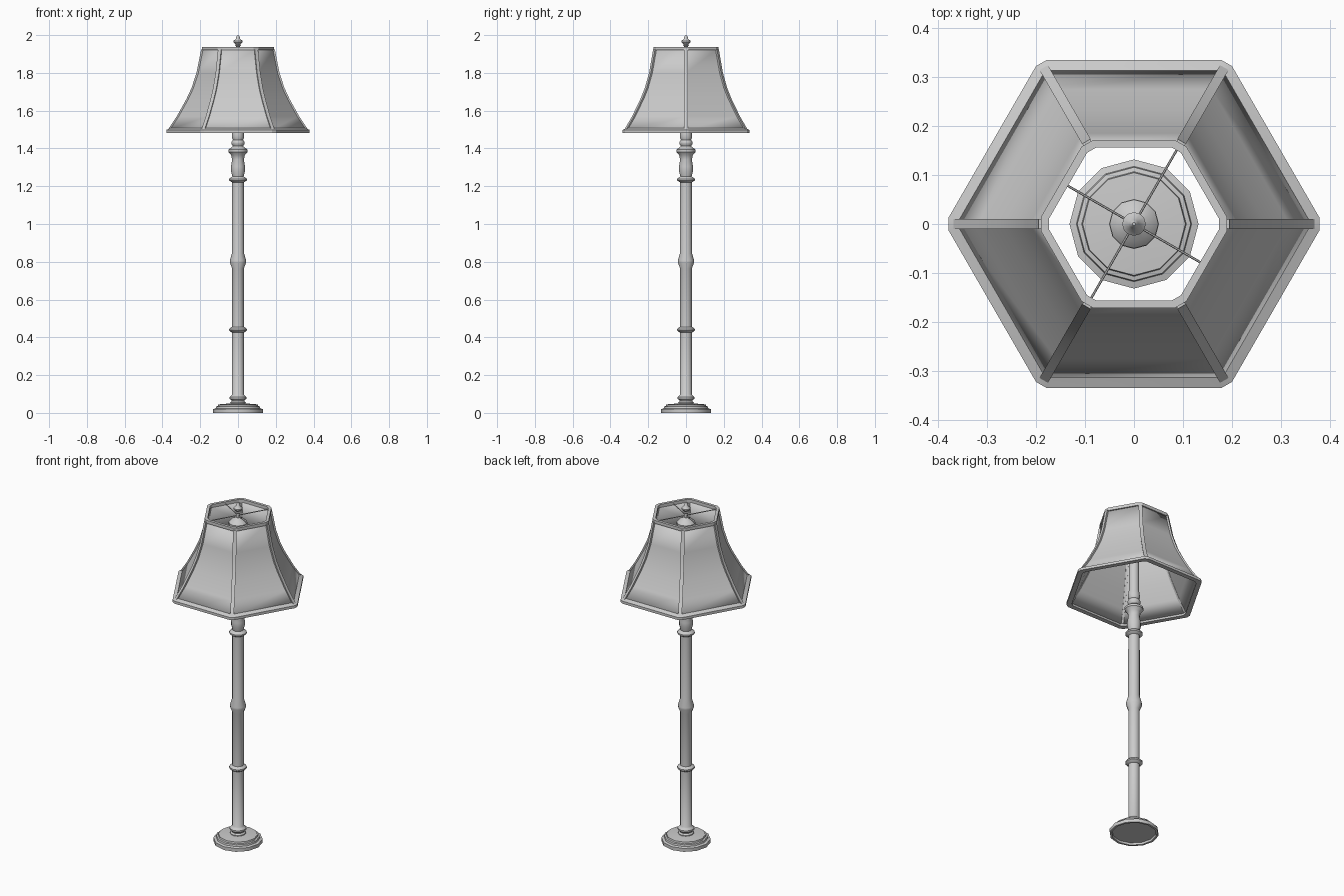
import bpy, bmesh, math
from math import cos, sin, tan, pi, radians
from mathutils import Vector

if "Cube" in bpy.data.objects:
    bpy.data.objects.remove(bpy.data.objects["Cube"])


def finish(name, bm, angle=40):
    bmesh.ops.remove_doubles(bm, verts=bm.verts, dist=1e-5)
    bmesh.ops.recalc_face_normals(bm, faces=bm.faces)
    me = bpy.data.meshes.new(name)
    bm.to_mesh(me)
    bm.free()
    ob = bpy.data.objects.new(name, me)
    bpy.context.collection.objects.link(ob)
    bpy.ops.object.select_all(action='DESELECT')
    ob.select_set(True)
    bpy.context.view_layer.objects.active = ob
    bpy.ops.object.shade_smooth_by_angle(angle=radians(angle))
    return ob


def skin(bm, loops, close_rows=False, close_cols=True, caps=False):
    """Bridge equal-length loops of points with quads."""
    rows = [[bm.verts.new(p) for p in loop] for loop in loops]
    n, m = len(rows), len(rows[0])
    for i in range(n if close_rows else n - 1):
        for j in range(m if close_cols else m - 1):
            a, b = rows[i], rows[(i + 1) % n]
            k = (j + 1) % m
            bm.faces.new((a[j], a[k], b[k], b[j]))
    if caps:
        bm.faces.new(rows[0])
        bm.faces.new(rows[-1])


def lathe(name, profile, n=12):
    bm = bmesh.new()
    skin(bm, [[(r * cos(2 * pi * k / n), r * sin(2 * pi * k / n), z) for k in range(n)]
              for r, z in profile], caps=True)
    return finish(name, bm)


def tube(name, pts, r, n=8):
    """Round tube along a path lying in a vertical plane through the z axis."""
    pts = [Vector(p) for p in pts]
    flat = Vector((pts[0].x - pts[-1].x, pts[0].y - pts[-1].y, 0)).normalized()
    side = Vector((-flat.y, flat.x, 0))
    loops = []
    for i, p in enumerate(pts):
        t = (pts[min(i + 1, len(pts) - 1)] - pts[max(i - 1, 0)]).normalized()
        up = t.cross(side)
        loops.append([p + r * (cos(2 * pi * k / n) * side + sin(2 * pi * k / n) * up)
                      for k in range(n)])
    bm = bmesh.new()
    skin(bm, loops, caps=True)
    return finish(name, bm)


def cut_hex(apothem, cut, z):
    """Hexagon with its corners trimmed off by the given depth."""
    d = apothem / cos(pi / 6) - cut
    h = cut * tan(pi / 3)
    return [(d * cos(a) - s * h * sin(a), d * sin(a) + s * h * cos(a), z)
            for a in [k * pi / 3 for k in range(6)] for s in (-1, 1)]


def hex_band(name, section):
    bm = bmesh.new()
    skin(bm, [cut_hex(a, c, z) for a, c, z in section], close_rows=True)
    return finish(name, bm, 20)


# stepped foot, hollow underneath
lathe("base", [(0.03, 0.012), (0.118, 0.012), (0.12, 0), (0.132, 0), (0.132, 0.02),
               (0.118, 0.024), (0.116, 0.034), (0.107, 0.036), (0.105, 0.045),
               (0.045, 0.05), (0.03, 0.05)])

# turned column with rings, joint and vase
lathe("column", [
    (0.03, 0.04), (0.042, 0.045), (0.042, 0.055), (0.034, 0.062), (0.036, 0.068),
    (0.045, 0.074), (0.045, 0.083), (0.036, 0.092), (0.031, 0.098),
    (0.031, 0.425), (0.038, 0.428), (0.047, 0.436), (0.047, 0.444), (0.038, 0.452), (0.031, 0.455),
    (0.031, 0.765), (0.043, 0.795), (0.043, 0.807), (0.032, 0.845),
    (0.031, 1.22), (0.038, 1.224), (0.047, 1.231), (0.047, 1.239), (0.038, 1.247), (0.03, 1.252),
    (0.037, 1.28), (0.037, 1.305), (0.031, 1.34), (0.036, 1.365), (0.051, 1.382),
    (0.051, 1.394), (0.036, 1.405), (0.027, 1.412), (0.035, 1.425), (0.035, 1.435),
    (0.027, 1.445), (0.033, 1.46), (0.031, 1.48), (0.028, 1.50), (0.028, 1.86)])

# cap and finial above the column
lathe("top_cap", [(0.028, 1.85), (0.046, 1.858), (0.05, 1.868), (0.05, 1.885), (0.036, 1.90),
                  (0.02, 1.908), (0.012, 1.915)])
lathe("finial", [(0.01, 1.90), (0.01, 1.94), (0.016, 1.945), (0.012, 1.95), (0.024, 1.962),
                 (0.024, 1.969), (0.012, 1.98), (0.009, 1.992), (0.003, 2.0)])

# curved side supports inside the shade
for name, a in (("support_right", radians(-6)), ("support_left", radians(174))):
    path = [(0.015, 1.53), (0.05, 1.533), (0.08, 1.55), (0.1, 1.585), (0.107, 1.64),
            (0.107, 1.74), (0.1, 1.80), (0.08, 1.845), (0.05, 1.866), (0.015, 1.872)]
    tube(name, [(r * cos(a), r * sin(a), z) for r, z in path], 0.011)

# spider wires that carry the shade
for i, (deg, r) in enumerate(((60, 0.178), (150, 0.16), (240, 0.178), (330, 0.16))):
    a = radians(deg)
    tube(f"shade_wire_{i + 1}", [(0, 0, 1.925), (r * cos(a), r * sin(a), 1.925)], 0.0025, 6)

# flared hexagonal shade
curve = [(0.365, 1.50), (0.318, 1.57), (0.268, 1.66), (0.24, 1.72), (0.214, 1.80), (0.189, 1.925)]
bm = bmesh.new()
skin(bm, [[(r * cos(k * pi / 3), r * sin(k * pi / 3), z) for k in range(6)] for r, z in curve])
shade = finish("shade_panels", bm, 35)
mod = shade.modifiers.new("thickness", 'SOLIDIFY')
mod.thickness = 0.006
mod.offset = -1

# trim along the six corners
for i in range(6):
    a = i * pi / 3
    out, side = Vector((cos(a), sin(a), 0)), Vector((-sin(a), cos(a), 0))
    bm = bmesh.new()
    skin(bm, [[out * (r + d) + side * w + Vector((0, 0, z))
               for d, w in ((-0.012, -0.006), (0.006, -0.01), (0.006, 0.01), (-0.012, 0.006))]
              for r, z in curve], caps=True)
    finish(f"shade_rib_{i + 1}", bm, 35)

# bottom and top trim
hex_band("shade_bottom_trim", [(0.335, 0.007, 1.483), (0.335, 0.007, 1.498),
                               (0.314, 0.006, 1.508), (0.308, 0.006, 1.483)])
hex_band("shade_top_trim", [(0.172, 0.008, 1.92), (0.172, 0.008, 1.938),
                            (0.156, 0.006, 1.938), (0.156, 0.006, 1.92)])
